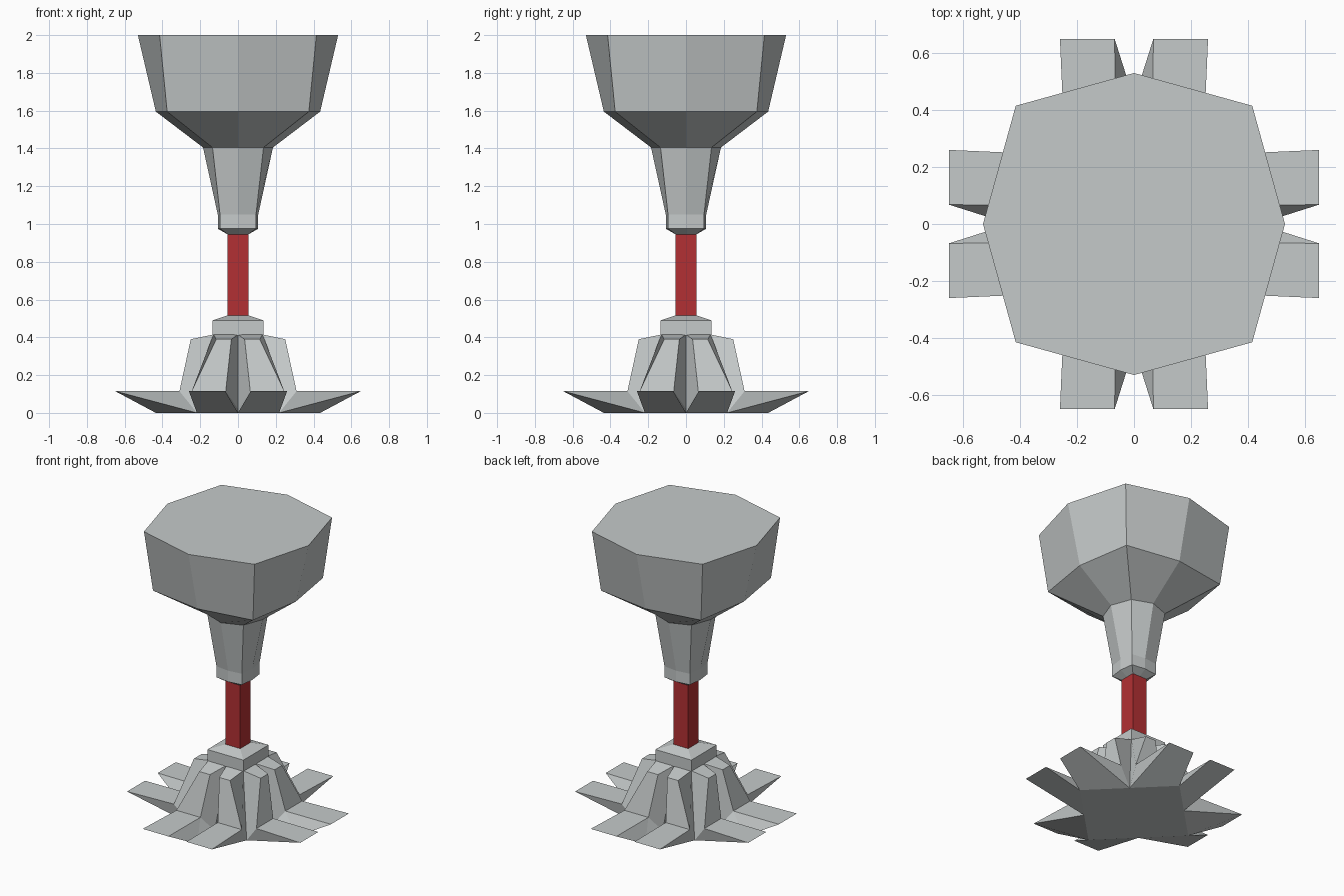
import bpy
import bmesh
from mathutils import Vector, Matrix
from math import radians

if "Cube" in bpy.data.objects:
    bpy.data.objects.remove(bpy.data.objects["Cube"], do_unlink=True)


def material(name, color):
    m = bpy.data.materials.new(name)
    m.use_nodes = True
    m.diffuse_color = color
    m.node_tree.nodes["Principled BSDF"].inputs["Base Color"].default_value = color
    return m


grey = material("stone grey", (0.56, 0.59, 0.59, 1))
red = material("deep red", (0.45, 0.03, 0.033, 1))


def finish(bm, name, mat):
    bmesh.ops.remove_doubles(bm, verts=bm.verts, dist=0.0005)
    bmesh.ops.recalc_face_normals(bm, faces=bm.faces)
    mesh = bpy.data.meshes.new(name)
    bm.to_mesh(mesh)
    bm.free()
    mesh.materials.append(mat)
    bpy.context.collection.objects.link(bpy.data.objects.new(name, mesh))


def stack(name, mat, rings):
    """Eight-sided rings (axis radius, corner half-width, z), bridged and capped."""
    bm = bmesh.new()
    loops = []
    for a, d, z in rings:
        loop = []
        for k in range(4):
            turn = Matrix.Rotation(radians(90 * k), 3, "Z")
            loop += [bm.verts.new(turn @ Vector((a, 0, z))),
                     bm.verts.new(turn @ Vector((d, d, z)))]
        loops.append(loop)
    for low, high in zip(loops, loops[1:]):
        for i in range(8):
            j = (i + 1) % 8
            bm.faces.new((low[i], low[j], high[j], high[i]))
    bm.faces.new(loops[0])
    bm.faces.new(loops[-1])
    finish(bm, name, mat)


# Faceted cup, square stem and collar
stack("cup", grey, [(0.055, 0.055, 0.945), (0.107, 0.095, 0.975), (0.107, 0.095, 1.05),
                    (0.185, 0.135, 1.405), (0.435, 0.375, 1.595), (0.53, 0.415, 2.0)])
stack("stem", red, [(0.055, 0.055, 0.5), (0.055, 0.055, 0.95)])
stack("collar", grey, [(0.135, 0.135, 0.41), (0.135, 0.135, 0.49), (0.055, 0.055, 0.516)])

# One petal of the foot: named corners, then the faces between them
corners = {
    "centre": (0, 0, 0), "axis": (0, 0.435, 0), "diag": (0.2175, 0.2175, 0),
    "tip_in": (0.068, 0.65, 0.115), "tip_out": (0.26, 0.65, 0.115),
    "knee_in": (0.065, 0.31, 0.115), "knee_out": (0.245, 0.31, 0.115),
    "brow_in": (0.035, 0.25, 0.39), "brow_out": (0.115, 0.25, 0.39),
    "neck_in": (0.02, 0.13, 0.415), "neck_out": (0.12, 0.13, 0.415),
    "valley": (0, 0.25, 0.02), "axis_top": (0, 0.12, 0.415),
    "diag_top": (0.13, 0.13, 0.415), "centre_top": (0, 0, 0.415),
}
petal = [
    "centre diag axis", "axis diag tip_out tip_in", "tip_in tip_out knee_out knee_in",
    "knee_in knee_out brow_out brow_in", "brow_in brow_out neck_out neck_in",
    "tip_in knee_in axis", "knee_in valley axis", "knee_in brow_in axis_top valley",
    "brow_in neck_in axis_top", "tip_out knee_out diag",
    "knee_out brow_out diag_top diag", "brow_out neck_out diag_top",
    "centre_top axis_top neck_in neck_out diag_top",
]

# Eight petals: mirrored pairs, turned four times
bm = bmesh.new()
for k in range(4):
    turn = Matrix.Rotation(radians(90 * k), 3, "Z")
    for side in (1, -1):
        v = {n: bm.verts.new(turn @ Vector((x * side, y, z)))
             for n, (x, y, z) in corners.items()}
        for face in petal:
            bm.faces.new([v[n] for n in face.split()])
finish(bm, "petal_foot", grey)
